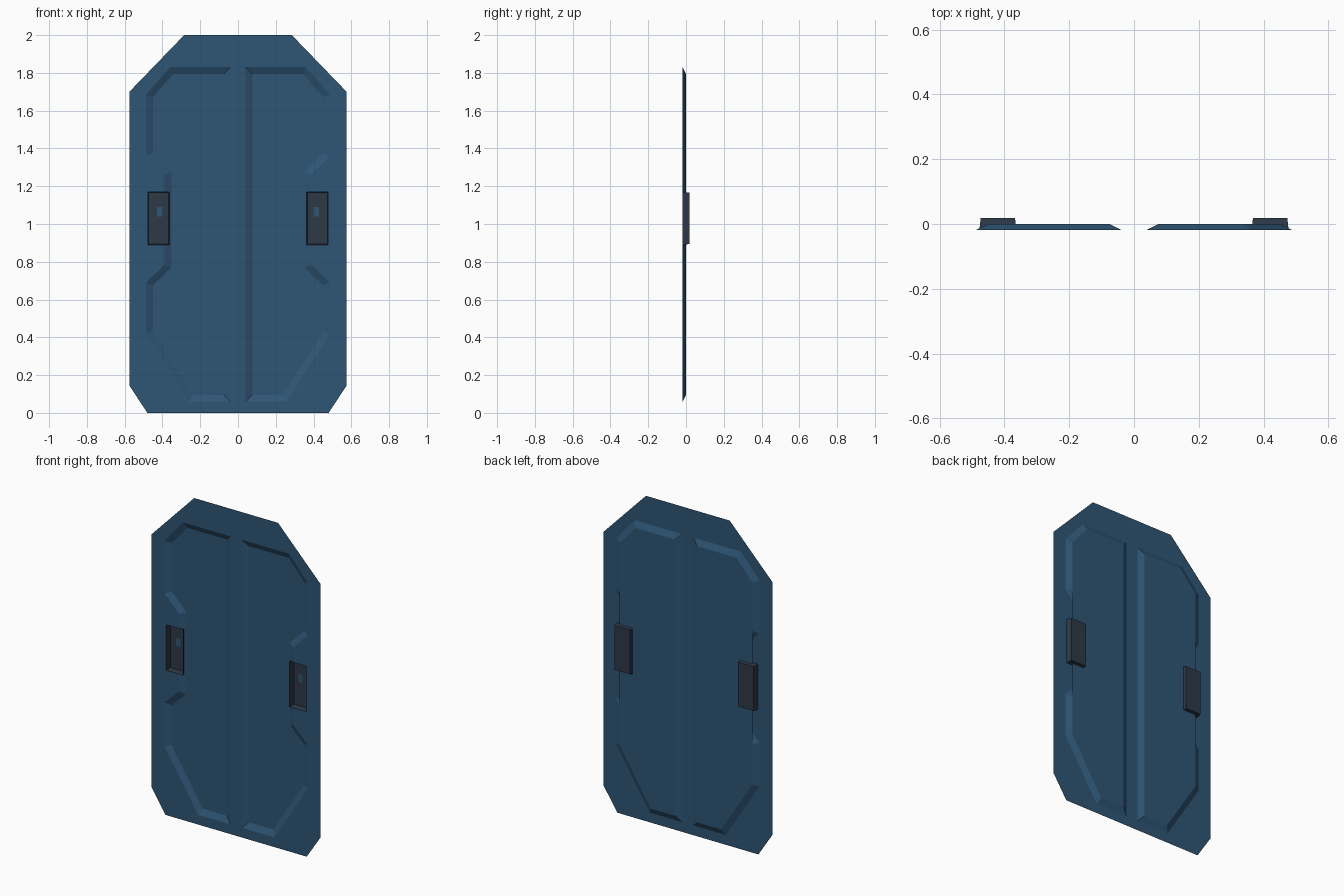
import bpy, bmesh
from mathutils import Vector

if "Cube" in bpy.data.objects:
    bpy.data.objects.remove(bpy.data.objects["Cube"])

FRONT, MID, BACK = -0.018, 0.0, 0.018
HX0, HX1, HZ0, HZ1 = 0.363, 0.477, 0.89, 1.17   # handle recess rectangle


def material(name, col):
    m = bpy.data.materials.new(name)
    m.diffuse_color = (*col, 1)
    m.use_nodes = True
    m.node_tree.nodes["Principled BSDF"].inputs["Base Color"].default_value = m.diffuse_color
    return m


blue = material("door blue", (0.028, 0.092, 0.178))
dark = material("handle charcoal", (0.027, 0.041, 0.064))


def inset(pts, d):
    """Mitred inward offset of a counter-clockwise outline."""
    out = []
    n = len(pts)
    for i in range(n):
        p, a, b = Vector(pts[i]), Vector(pts[i - 1]), Vector(pts[(i + 1) % n])
        u, v = (p - a).normalized(), (b - p).normalized()
        n1, n2 = Vector((-u.y, u.x)), Vector((-v.y, v.x))
        out.append(p + (n1 + n2) * d / (1 + n1.dot(n2)))
    return out


def ring(bm, pts, y, s):
    return [bm.verts.new((s * p[0], y, p[1])) for p in pts]


def bridge(bm, a, b):
    for i in range(len(a)):
        j = (i + 1) % len(a)
        bm.faces.new((a[i], a[j], b[j], b[i]))


def finish(bm, name, mat):
    # make the sheet face the front consistently
    bmesh.ops.recalc_face_normals(bm, faces=bm.faces)
    if sum(f.normal.y * f.calc_area() for f in bm.faces) > 0:
        bmesh.ops.reverse_faces(bm, faces=bm.faces[:])
    me = bpy.data.meshes.new(name)
    bm.to_mesh(me)
    bm.free()
    me.materials.append(mat)
    ob = bpy.data.objects.new(name, me)
    bpy.context.collection.objects.link(ob)


# right-hand outlines, counter-clockwise in (x, z)
LEAF = [(0, 0), (0.48, 0), (0.575, 0.145), (0.575, 1.7), (0.285, 2), (0, 2)]
PANEL = [(0.04, 0.06), (0.26, 0.06), (0.487, 0.42), (0.487, 0.69),
         (0.388, 0.785), (0.388, 1.26), (0.487, 1.36), (0.487, 1.685),
         (0.36, 1.83), (0.04, 1.83)]
RECT = [(HX0, HZ0), (HX1, HZ0), (HX1, HZ1), (HX0, HZ1)]

for side, s in (("left", -1), ("right", 1)):
    # door leaf: thin sheet with a pressed panel
    bm = bmesh.new()
    outer = ring(bm, LEAF, FRONT, s)
    rim = ring(bm, PANEL, FRONT, s)
    edges = [bm.edges.new((r[i - 1], r[i])) for r in (outer, rim) for i in range(len(r))]
    bmesh.ops.triangle_fill(bm, edges=edges, use_beauty=True, normal=(0, -1, 0))
    floor = ring(bm, inset(PANEL, 0.036), MID, s)
    bridge(bm, rim, floor)
    bm.faces.new(floor)
    bmesh.ops.triangulate(bm, faces=bm.faces[:])
    # opening for the handle
    for co, no in (((s * HX0, 0, 0), (1, 0, 0)), ((s * HX1, 0, 0), (1, 0, 0)),
                   ((0, 0, HZ0), (0, 0, 1)), ((0, 0, HZ1), (0, 0, 1))):
        bmesh.ops.bisect_plane(bm, geom=bm.verts[:] + bm.edges[:] + bm.faces[:],
                               plane_co=co, plane_no=no)
    hole = []
    for f in bm.faces:
        c = f.calc_center_median()
        if HX0 < abs(c.x) < HX1 and HZ0 < c.z < HZ1:
            hole.append(f)
    bmesh.ops.delete(bm, geom=hole, context='FACES')
    finish(bm, side + "_door_leaf", blue)

    # recessed handle pocket, open to the front
    bm = bmesh.new()
    a = ring(bm, RECT, FRONT, s)
    b = ring(bm, inset(RECT, 0.004), BACK, s)
    bridge(bm, a, b)
    bm.faces.new(b)
    finish(bm, side + "_handle_pocket", dark)

    # small blue lock plate on the pocket floor
    bm = bmesh.new()
    lock = ring(bm, [(0.4, 1.04), (0.43, 1.04), (0.43, 1.09), (0.4, 1.09)], BACK - 0.004, s)
    bm.faces.new(lock)
    finish(bm, side + "_lock_plate", blue)
